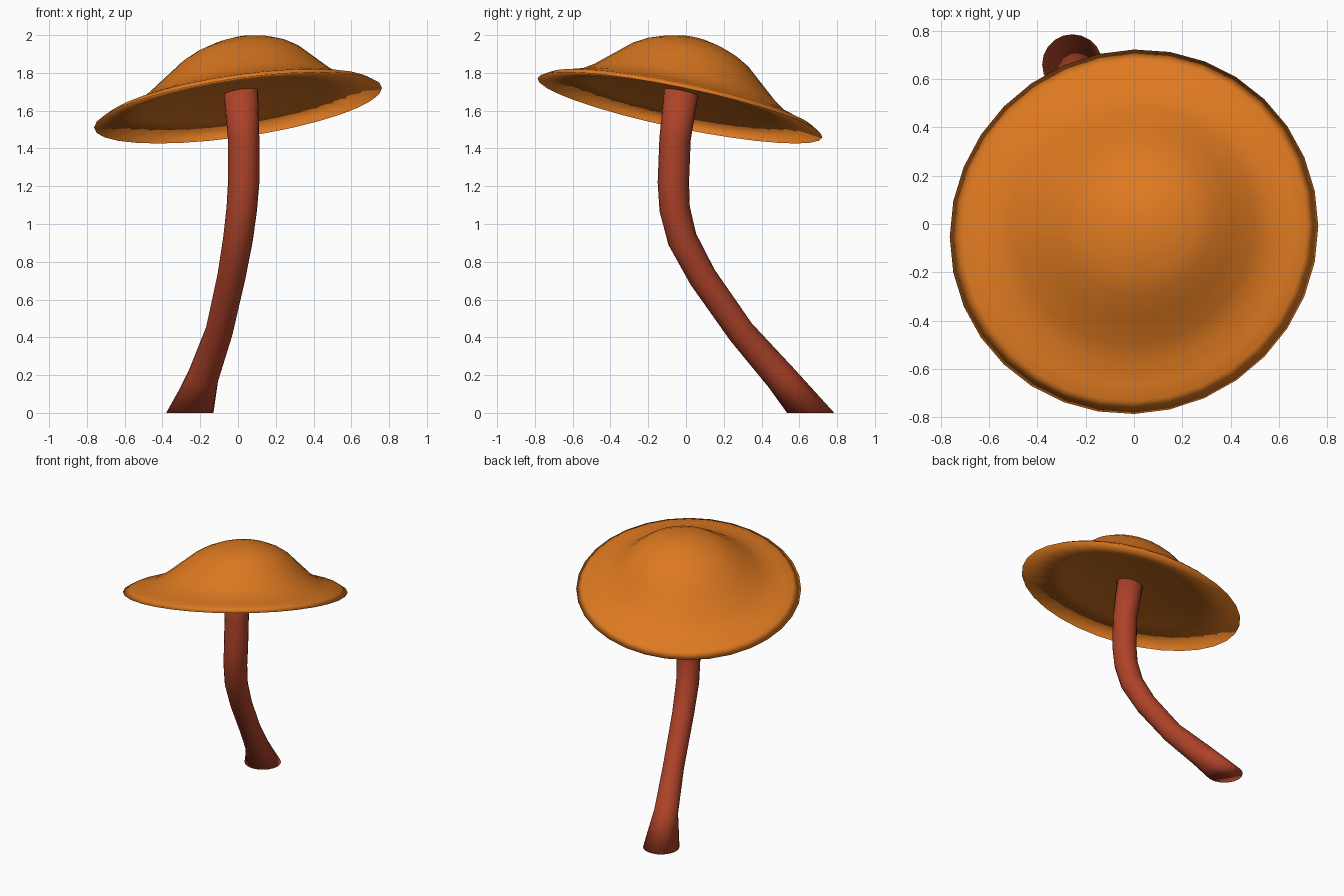
import bpy, bmesh
from math import sin, cos, pi
from mathutils import Vector

if "Cube" in bpy.data.objects:
    bpy.data.objects.remove(bpy.data.objects["Cube"])


def loft(name, rings, sides, colour):
    """Skin circular rings given as (centre, axis, radius), closed at both ends."""
    bm = bmesh.new()
    loops = []
    for centre, axis, radius in rings:
        n = Vector(axis).normalized()
        u = (Vector((1, 0, 0)) - n * n.x).normalized()
        v = n.cross(u)
        loops.append([bm.verts.new(Vector(centre) + radius * (cos(a) * u + sin(a) * v))
                      for a in (2 * pi * i / sides for i in range(sides))])
    for low, high in zip(loops, loops[1:]):
        for i in range(sides):
            j = (i + 1) % sides
            bm.faces.new((low[i], low[j], high[j], high[i]))
    bm.faces.new(loops[0][::-1])
    bm.faces.new(loops[-1])
    bmesh.ops.recalc_face_normals(bm, faces=bm.faces)
    for f in bm.faces:
        f.smooth = True
    mesh = bpy.data.meshes.new(name)
    bm.to_mesh(mesh)
    bm.free()
    mat = bpy.data.materials.new(name + "_colour")
    mat.diffuse_color = (*colour, 1)
    mat.use_nodes = True
    mat.node_tree.nodes["Principled BSDF"].inputs["Base Color"].default_value = mat.diffuse_color
    mesh.materials.append(mat)
    obj = bpy.data.objects.new(name, mesh)
    bpy.context.collection.objects.link(obj)
    return obj


# Cap: shallow hollow underside, thin rim, bell-shaped top, tilted as a whole
tilt = (-0.144, 0.208, 1)
rim_centre = Vector((0, -0.032, 1.615))
rise = Vector((0.05, 0.2, 1))
under = [(0.02, 0.08), (0.25, 0.07), (0.5, 0.04)]
top = [(0.77, 0), (0.72, 0.03), (0.66, 0.047), (0.57, 0.075), (0.50, 0.12), (0.405, 0.20),
       (0.32, 0.272), (0.25, 0.312), (0.16, 0.345), (0.08, 0.364), (0.02, 0.37)]
loft("mushroom_cap",
     [(rim_centre + rise * h, tilt, r) for r, h in under + top],
     32, (0.72, 0.19, 0.015))

# Stem: bent, flared at the flat foot
path = [(-0.255, 0.66, 0, 0.125), (-0.185, 0.50, 0.19, 0.083), (-0.10, 0.29, 0.43, 0.073),
        (-0.035, 0.087, 0.72, 0.075), (0, -0.02, 0.92, 0.079), (0.02, -0.06, 1.08, 0.081),
        (0.03, -0.067, 1.22, 0.083), (0.03, -0.058, 1.45, 0.083), (0.012, -0.018, 1.75, 0.093)]
points = [Vector(p[:3]) for p in path]
rings = []
for i, p in enumerate(points):
    axis = points[min(i + 1, len(points) - 1)] - points[max(i - 1, 0)]
    rings.append((p, (0, 0, 1) if i == 0 else axis, path[i][3]))
loft("mushroom_stem", rings, 20, (0.42, 0.055, 0.022))
